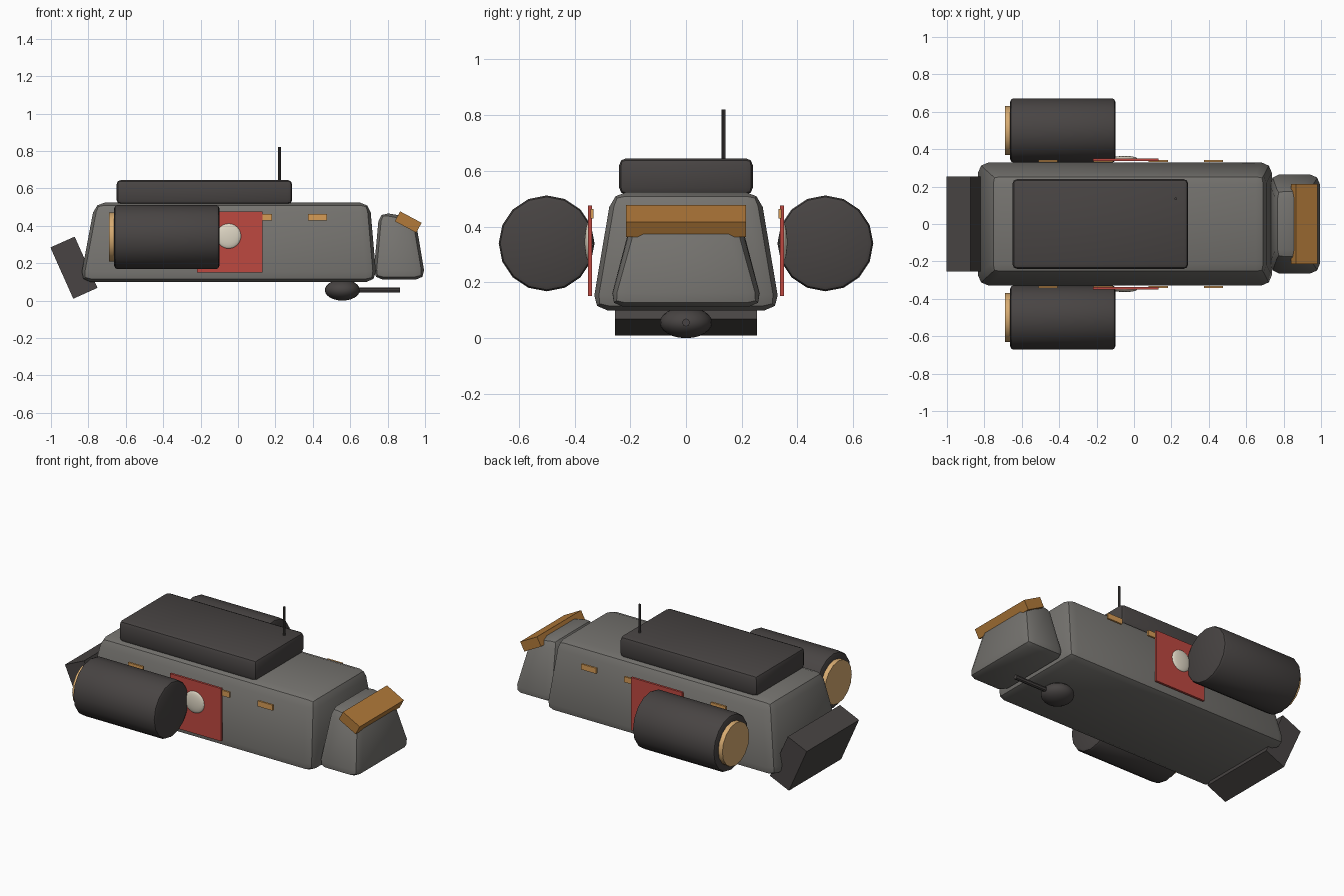
import bpy, bmesh, math
from mathutils import Matrix, Vector

if "Cube" in bpy.data.objects:
    bpy.data.objects.remove(bpy.data.objects["Cube"])


def material(name, r, g, b):
    """Flat colour given as sRGB 0-255, stored linear."""
    lin = [((c / 255 + 0.055) / 1.055) ** 2.4 for c in (r, g, b)]
    m = bpy.data.materials.new(name)
    m.diffuse_color = (*lin, 1)
    m.use_nodes = True
    m.node_tree.nodes["Principled BSDF"].inputs["Base Color"].default_value = m.diffuse_color
    return m


HULL = material("hull grey", 117, 115, 111)
DARK = material("dark metal", 72, 68, 67)
RED = material("door red", 190, 72, 64)
CREAM = material("emblem cream", 222, 214, 196)
AMBER = material("window amber", 214, 156, 86)
BRONZE = material("visor bronze", 178, 122, 58)
TAN = material("nozzle tan", 216, 172, 114)


def finish(name, bm, mat, angle=None):
    bmesh.ops.recalc_face_normals(bm, faces=bm.faces)
    me = bpy.data.meshes.new(name)
    bm.to_mesh(me)
    bm.free()
    me.materials.append(mat)
    ob = bpy.data.objects.new(name, me)
    bpy.context.collection.objects.link(ob)
    if angle:
        bpy.ops.object.select_all(action='DESELECT')
        ob.select_set(True)
        bpy.context.view_layer.objects.active = ob
        bpy.ops.object.shade_smooth_by_angle(angle=math.radians(angle))
    return ob


def bevel(bm, edges, width, segments):
    bmesh.ops.bevel(bm, geom=list(edges), offset=width, segments=segments,
                    profile=0.5, affect='EDGES', clamp_overlap=True)


def tapered_box(name, side, y_low, y_high, mat, width, segments, angle):
    """Side profile (low back, low front, high front, high back) widened in y."""
    bm = bmesh.new()
    rings = []
    for s in (-1, 1):
        rings.append([bm.verts.new((x, s * (y_low if i < 2 else y_high), z))
                      for i, (x, z) in enumerate(side)])
    a, b = rings
    bm.faces.new(a)
    bm.faces.new(b[::-1])
    for i in range(4):
        j = (i + 1) % 4
        bm.faces.new((a[j], a[i], b[i], b[j]))
    bevel(bm, bm.edges, width, segments)
    return finish(name, bm, mat, angle)


def box(name, centre, size, mat, tilt=0, width=0, segments=1):
    bm = bmesh.new()
    bmesh.ops.create_cube(bm, size=1, matrix=Matrix.Diagonal((*size, 1)))
    if width:
        bevel(bm, bm.edges, width, segments)
    bm.transform(Matrix.Translation(centre) @ Matrix.Rotation(math.radians(tilt), 4, 'Y'))
    return finish(name, bm, mat, 40 if width else None)


def rod(name, start, end, radius, sides, mat, width=0):
    """Cylinder between two points, with optional rim bevel."""
    start, end = Vector(start), Vector(end)
    axis = end - start
    bm = bmesh.new()
    bmesh.ops.create_cone(bm, cap_ends=True, segments=sides, radius1=radius,
                          radius2=radius, depth=axis.length)
    if width:
        rims = [e for e in bm.edges if abs(e.verts[0].co.z - e.verts[1].co.z) < 1e-4]
        bevel(bm, rims, width, 2)
    turn = axis.to_track_quat('Z', 'Y').to_matrix().to_4x4()
    bm.transform(Matrix.Translation((start + end) / 2) @ turn)
    return finish(name, bm, mat, 35)


def ball(name, centre, radii, mat):
    bm = bmesh.new()
    bmesh.ops.create_uvsphere(bm, u_segments=20, v_segments=12, radius=1)
    bm.transform(Matrix.Translation(centre) @ Matrix.Diagonal((*radii, 1)))
    return finish(name, bm, mat, 60)


# Hull and cockpit
tapered_box("hull", [(-0.845, 0.10), (0.742, 0.10), (0.705, 0.525), (-0.765, 0.525)],
            0.338, 0.266, HULL, 0.055, 2, 35)
tapered_box("cockpit", [(0.722, 0.113), (1.003, 0.113), (0.948, 0.44), (0.755, 0.475)],
            0.277, 0.185, HULL, 0.05, 2, 35)
box("visor", (0.91, 0, 0.42), (0.13, 0.43, 0.06), BRONZE, tilt=28)

# Roof pack, aerial, rear ramp
box("roof_pack", (-0.18, 0, 0.58), (0.94, 0.48, 0.13), DARK, width=0.025, segments=2)
rod("aerial", (0.222, 0.135, 0.52), (0.222, 0.135, 0.82), 0.007, 8, DARK)
box("rear_ramp", (-0.877, 0, 0.176), (0.142, 0.51, 0.30), DARK, tilt=-24)

# Chin turret
ball("chin_turret", (0.558, 0, 0.056), (0.094, 0.094, 0.056), DARK)
rod("turret_gun", (0.60, 0, 0.056), (0.867, 0, 0.056), 0.014, 8, DARK)

# Parts on both sides
for side, s in (("right", -1), ("left", 1)):
    rod(side + "_engine", (-0.662, s * 0.5, 0.34), (-0.10, s * 0.5, 0.34), 0.172, 16, DARK, 0.018)
    rod(side + "_nozzle", (-0.69, s * 0.5, 0.34), (-0.64, s * 0.5, 0.34), 0.131, 16, TAN)
    box(side + "_door", (-0.045, s * 0.344, 0.313), (0.35, 0.014, 0.325), RED)
    ball(side + "_emblem", (-0.05, s * 0.35, 0.345), (0.067, 0.014, 0.067), CREAM)
    for i in range(4):
        box(f"{side}_window_{i + 1}", (-0.46 + 0.295 * i, s * 0.337, 0.446),
            (0.103, 0.012, 0.034), AMBER)
